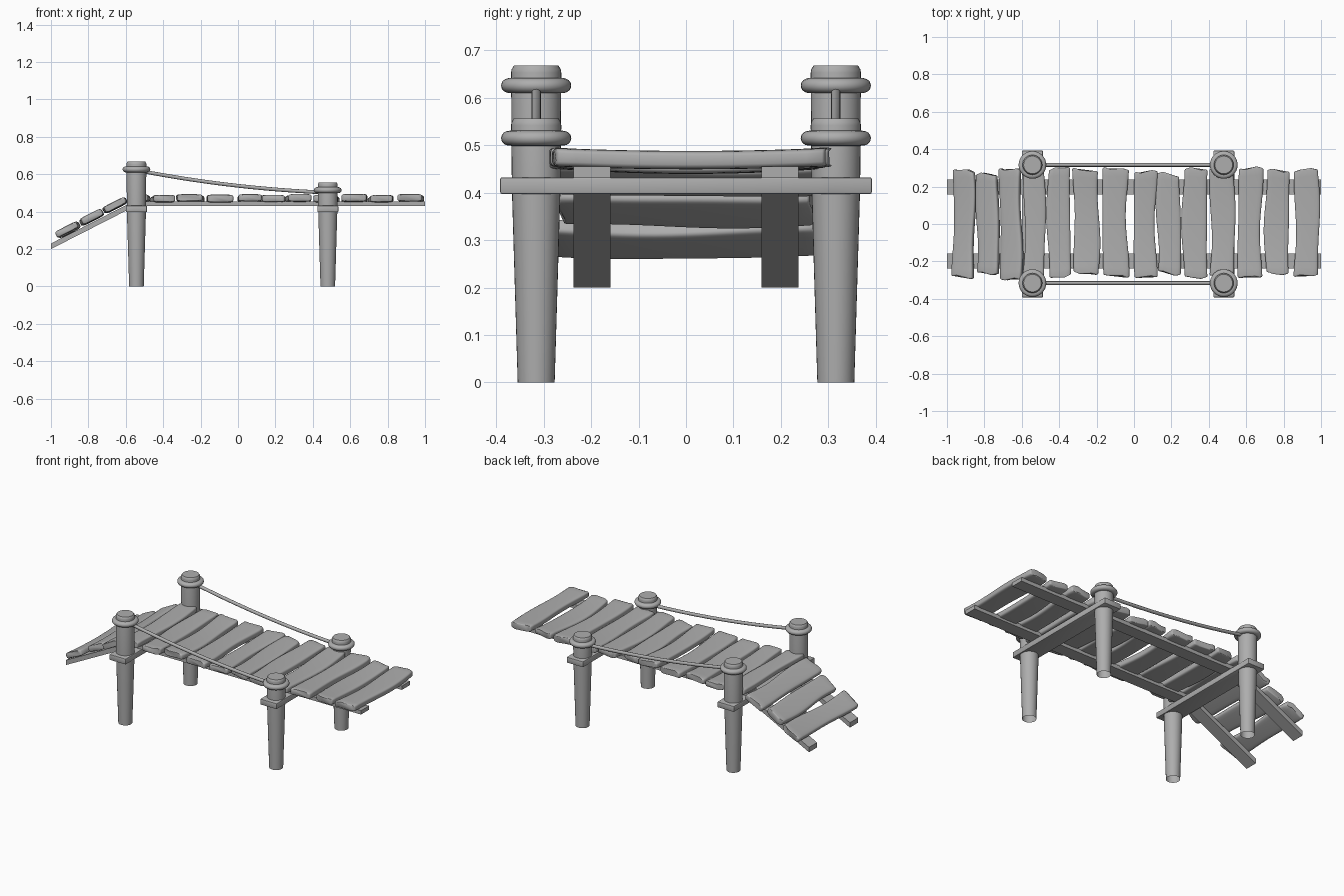
import bpy
import bmesh
import math
import random
from mathutils import Matrix, Vector

random.seed(7)

default_cube = bpy.data.objects.get("Cube")
if default_cube:
    bpy.data.objects.remove(default_cube, do_unlink=True)

grey = bpy.data.materials.new("plain grey")
grey.use_nodes = True
colour = (0.42, 0.42, 0.42, 1)
grey.diffuse_color = colour
grey.node_tree.nodes["Principled BSDF"].inputs["Base Color"].default_value = colour


def finish(bm, name, smooth_angle=None):
    """Turn a bmesh into a named, coloured object."""
    bmesh.ops.recalc_face_normals(bm, faces=bm.faces)
    mesh = bpy.data.meshes.new(name)
    bm.to_mesh(mesh)
    bm.free()
    mesh.materials.append(grey)
    obj = bpy.data.objects.new(name, mesh)
    bpy.context.scene.collection.objects.link(obj)
    if smooth_angle:
        bpy.ops.object.select_all(action="DESELECT")
        obj.select_set(True)
        bpy.context.view_layer.objects.active = obj
        bpy.ops.object.shade_smooth_by_angle(angle=math.radians(smooth_angle))
    return obj


def loft(name, rings, smooth_angle, cap_start=True, cap_end=True):
    """Skin a row of equal closed rings of points."""
    bm = bmesh.new()
    loops = [[bm.verts.new(p) for p in ring] for ring in rings]
    count = len(loops[0])
    for a, b in zip(loops, loops[1:]):
        for i in range(count):
            j = (i + 1) % count
            bm.faces.new((a[i], a[j], b[j], b[i]))
    if cap_start:
        bm.faces.new(loops[0])
    if cap_end:
        bm.faces.new(loops[-1])
    return finish(bm, name, smooth_angle)


def box(name, centre, size, bevel=0.0):
    bm = bmesh.new()
    bmesh.ops.create_cube(bm, size=1)
    bmesh.ops.transform(bm, matrix=Matrix.Diagonal((*size, 1)), verts=bm.verts)
    bmesh.ops.translate(bm, vec=centre, verts=bm.verts)
    if bevel:
        bmesh.ops.bevel(bm, geom=bm.edges[:], offset=bevel, segments=2,
                        profile=0.5, affect="EDGES")
    return finish(bm, name, 35 if bevel else None)


# Posts: tapered shaft with a chamfered top, open underneath, and a collar ring
POST_Y = 0.316
SIDES = {"left": 1, "right": -1}
POSTS = {"high": (-0.543, 0.668), "low": (0.48, 0.557)}


def circle(x, y, z, radius, count=32):
    return [(x + radius * math.cos(math.tau * i / count),
             y + radius * math.sin(math.tau * i / count), z) for i in range(count)]


def post(name, x, y, top):
    profile = [(0.039, 0), (0.051, 0.4), (0.053, top - 0.015),
               (0.052, top - 0.008), (0.047, top)]
    loft(name, [circle(x, y, z, r) for r, z in profile], 40, cap_start=False)


def collar(name, x, y, z):
    rings = []
    for i in range(13):
        a = math.pi * (i / 12 - 0.5)
        rings.append(circle(x, y, z + 0.016 * math.sin(a), 0.052 + 0.022 * math.cos(a) ** 0.8))
    loft(name, rings, 50)


for level, (x, top) in POSTS.items():
    for side, sign in SIDES.items():
        post(f"{level}_post_{side}", x, sign * POST_Y, top)
        collar(f"{level}_collar_{side}", x, sign * POST_Y, top - 0.042)
    box(f"{level}_cross_beam", (x, 0, 0.415), (0.112, 0.784, 0.035), 0.004)

# Stringers: flat run and sloping ramp
SLOPE = 0.51


def ramp_bottom(x):
    return 0.2 + SLOPE * (x + 1)


for side, sign in SIDES.items():
    y = sign * 0.198
    box(f"deck_stringer_{side}", (0.205, y, 0.443), (1.59, 0.078, 0.024))
    rings = []
    for x in (-1, -0.575):
        z = ramp_bottom(x)
        rings.append([(x, y + dy, z + dz) for dy, dz in
                      ((-0.039, 0), (0.039, 0), (0.039, 0.03), (-0.039, 0.03))])
    loft(f"ramp_stringer_{side}", rings, None)


# Planks: rounded boards with wavy edges, ragged ends and a slight sag
def section(count=20):
    points = []
    for i in range(count):
        a = math.tau * (i + 0.5) / count
        c, s = math.cos(a), math.sin(a)
        points.append((math.copysign(abs(c) ** 0.35, c), math.copysign(abs(s) ** 0.4, s)))
    return points


def plank(name, centre, width, y_low, y_high, tilt=0.0):
    phase, skew = random.uniform(0, math.tau), random.uniform(-0.02, 0.02)
    sag = random.uniform(0.005, 0.013)
    thick = random.uniform(0.018, 0.021)
    stations, rings = 16, []
    turn = Matrix.Rotation(-tilt, 3, "Y")
    rows = [0, 0.004, 0.012] + [0.012 + 0.976 * i / stations for i in range(1, stations)]
    rows += [0.988, 0.996, 1]
    for t in rows:
        end = min(t, 1 - t)
        shrink = 0.84 if end == 0 else 0.95 if end < 0.01 else 1
        half = width / 2 * (0.93 + 0.06 * math.sin(7 * t + phase)) * shrink
        shift = 0.006 * math.sin(5 * t + 2 * phase)
        drop = sag * (1 - (2 * t - 1) ** 2)
        ring = []
        for u, v in section():
            ragged = 0.007 * math.sin(3 * u + phase + 5 * t) + skew * u * 0.5
            y = y_low + (y_high - y_low) * t + ragged * abs(2 * t - 1) ** 4
            p = turn @ Vector((u * half + shift, 0, v * thick * shrink - drop))
            ring.append((centre[0] + p.x, y, centre[1] + p.z))
        rings.append(ring)
    loft(name, rings, 45)


RAMP = [(-0.912, 0.13, -0.28, 0.29), (-0.783, 0.135, -0.265, 0.27),
        (-0.66, 0.13, -0.295, 0.29)]
DECK = [(-0.533, 0.12, -0.29, 0.295), (-0.4, 0.13, -0.285, 0.3),
        (-0.256, 0.144, -0.265, 0.285), (-0.1, 0.142, -0.275, 0.295),
        (0.06, 0.126, -0.28, 0.28), (0.186, 0.134, -0.265, 0.27),
        (0.327, 0.14, -0.29, 0.295), (0.472, 0.138, -0.28, 0.3),
        (0.62, 0.134, -0.28, 0.3), (0.766, 0.136, -0.27, 0.285),
        (0.923, 0.138, -0.275, 0.295)]
for n, (x, width, low, high) in enumerate(RAMP, 1):
    plank(f"ramp_plank_{n}", (x, ramp_bottom(x) + 0.062), width, low, high, math.atan(SLOPE))
for n, (x, width, low, high) in enumerate(DECK, 1):
    plank(f"deck_plank_{n}", (x, 0.471 + 0.004 * (n % 2)), width, low, high)

# Rope rails hanging between the posts
START, END, DIP = (-0.543, 0.622), (0.48, 0.502), 0.02
for side, sign in SIDES.items():
    rings = []
    for i in range(25):
        t = i / 24
        x = START[0] + (END[0] - START[0]) * t
        z = START[1] + (END[1] - START[1]) * t - DIP * 4 * t * (1 - t)
        rings.append([(x, sign * POST_Y + 0.01 * math.cos(math.tau * k / 12),
                       z + 0.01 * math.sin(math.tau * k / 12)) for k in range(12)])
    loft(f"rope_rail_{side}", rings, 40)
